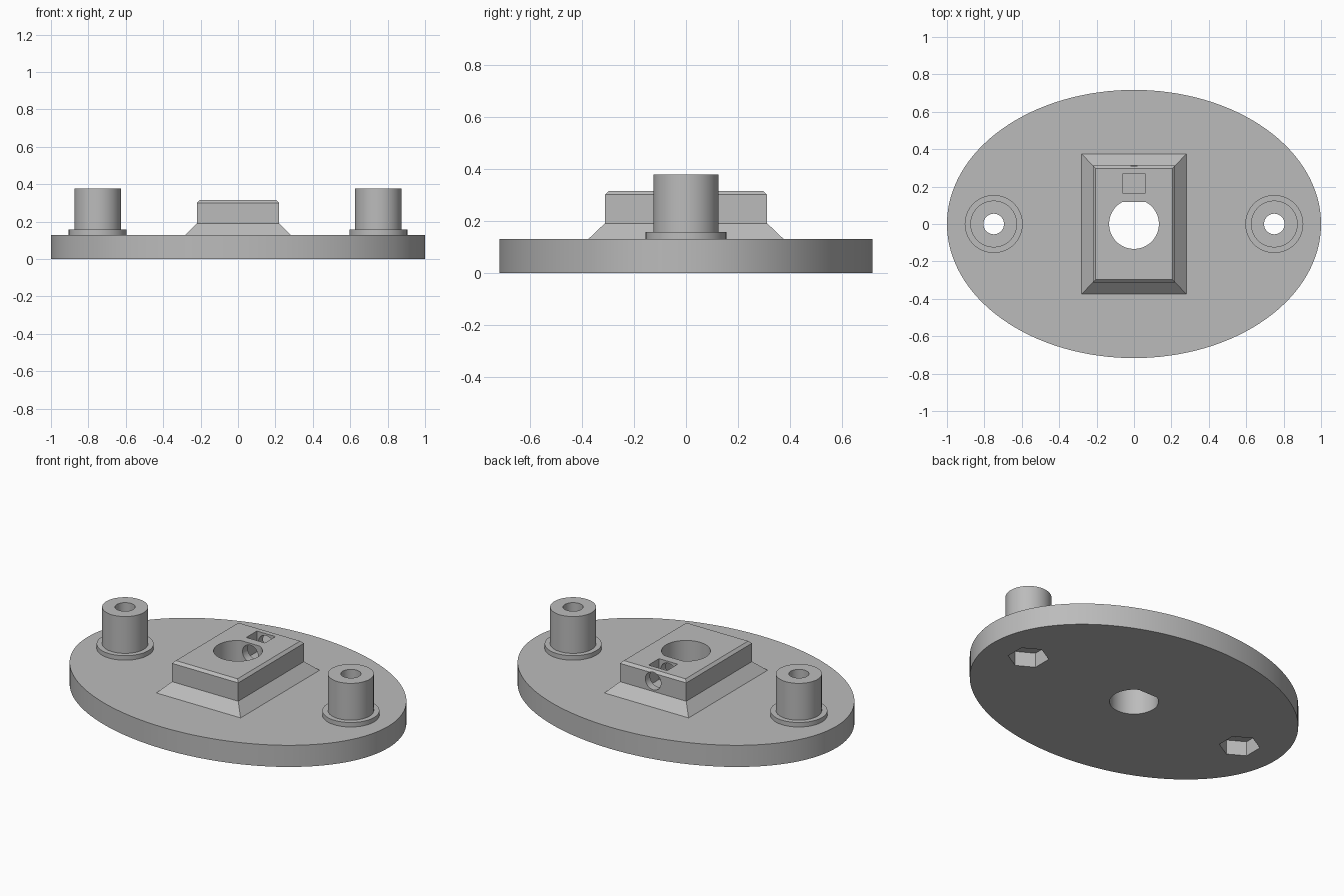
import bpy, bmesh
from math import cos, sin, pi, radians, sqrt
from mathutils import Matrix

cube = bpy.data.objects.get("Cube")
if cube:
    bpy.data.objects.remove(cube, do_unlink=True)

GREY = (0.5, 0.5, 0.5, 1)
mat = bpy.data.materials.new("plain grey")
mat.use_nodes = True
mat.diffuse_color = GREY
mat.node_tree.nodes["Principled BSDF"].inputs["Base Color"].default_value = GREY


def loft(name, rings, sides, x=0, y=0, phase=0, flat=None, matrix=None):
    """Closed solid through (radius_x, radius_y, z) rings; flat limits y."""
    bm = bmesh.new()
    loops = []
    for rx, ry, z in rings:
        loop = []
        for i in range(sides):
            a = phase + 2 * pi * i / sides
            py = ry * sin(a)
            if flat is not None:
                py = min(py, flat)
            loop.append(bm.verts.new((x + rx * cos(a), y + py, z)))
        loops.append(loop)
    for low, high in zip(loops, loops[1:]):
        for i in range(sides):
            j = (i + 1) % sides
            bm.faces.new((low[i], low[j], high[j], high[i]))
    bm.faces.new(loops[0][::-1])
    bm.faces.new(loops[-1])
    if matrix:
        bm.transform(matrix)
    bmesh.ops.recalc_face_normals(bm, faces=bm.faces)
    mesh = bpy.data.meshes.new(name)
    bm.to_mesh(mesh)
    bm.free()
    mesh.materials.append(mat)
    obj = bpy.data.objects.new(name, mesh)
    bpy.context.collection.objects.link(obj)
    return obj


def block(name, rings, **kw):
    """Rectangular loft given half widths."""
    k = sqrt(2)
    return loft(name, [(k * a, k * b, z) for a, b, z in rings], 4, phase=pi / 4, **kw)


def cut(obj, cutters):
    bpy.ops.object.select_all(action='DESELECT')
    bpy.context.view_layer.objects.active = obj
    obj.select_set(True)
    for cutter in cutters:
        mod = obj.modifiers.new("cut", 'BOOLEAN')
        mod.operation = 'DIFFERENCE'
        mod.solver = 'EXACT'
        mod.object = cutter
        bpy.ops.object.modifier_apply(modifier=mod.name)
    bpy.ops.object.shade_smooth_by_angle(angle=radians(25))


# Oval base plate
TOP = 0.13
base = loft("base_plate", [(1, 0.717, 0), (1, 0.717, TOP)], 128)

# Raised central block with flared skirt and chamfered top
hub = block("center_block", [(0.28, 0.375, TOP), (0.22, 0.312, 0.19),
                             (0.22, 0.312, 0.3), (0.205, 0.297, 0.315)])

# D-shaped shaft bore, set screw hole and nut slot
bore = loft("bore_cutter", [(0.133, 0.133, -0.1), (0.133, 0.133, 0.5)], 64, flat=0.117)
lay_back = Matrix.Translation((0, 0, 0.252)) @ Matrix.Rotation(-pi / 2, 4, 'X')
screw = loft("screw_cutter", [(0.052, 0.052, 0), (0.052, 0.052, 0.5)], 32, matrix=lay_back)
slot = block("slot_cutter", [(0.062, 0.05, 0.19), (0.062, 0.05, 0.5)], y=0.217)
cutters = [bore, screw, slot]
cut(hub, [bore, slot, screw])

# Flanged posts with through holes and hexagonal nut pockets underneath
base_cutters = [bore]
for side, x in (("left", 0.75), ("right", -0.75)):
    post = loft(side + "_post", [(0.155, 0.155, TOP), (0.155, 0.155, 0.157),
                                 (0.125, 0.125, 0.157), (0.125, 0.125, 0.378)], 64, x=x)
    hole = loft(side + "_hole_cutter", [(0.055, 0.055, -0.1), (0.055, 0.055, 0.5)], 48, x=x)
    pocket = loft(side + "_nut_cutter", [(0.112, 0.112, -0.1), (0.112, 0.112, 0.088)], 6,
                  x=x, phase=pi / 6)
    cut(post, [hole])
    base_cutters += [pocket, hole]
    cutters += [pocket, hole]
cut(base, base_cutters)

for cutter in cutters:
    bpy.data.objects.remove(cutter, do_unlink=True)
